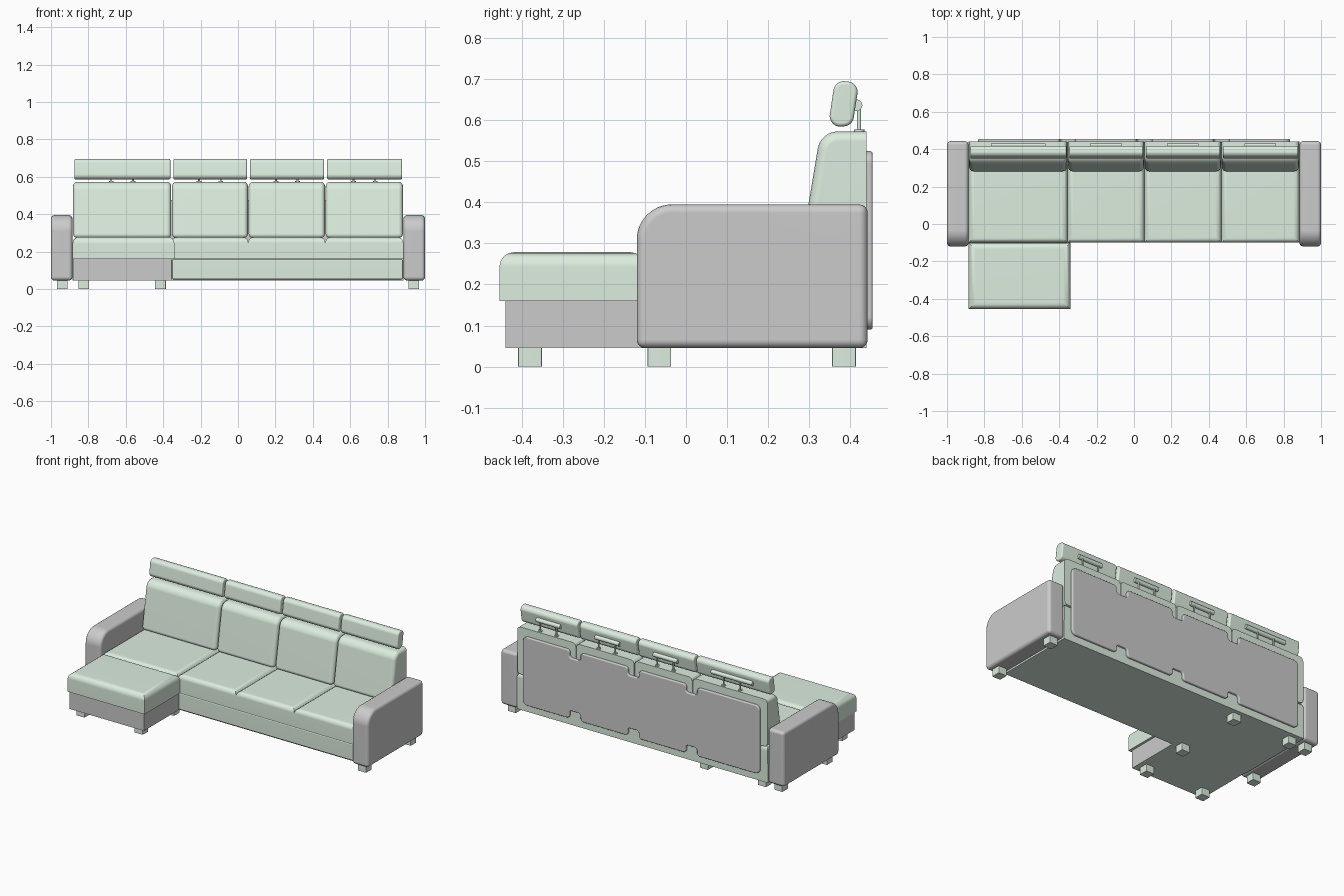
import bpy, bmesh, math
from mathutils import Vector, Matrix

if "Cube" in bpy.data.objects:
    bpy.data.objects.remove(bpy.data.objects["Cube"])

GREEN = bpy.data.materials.new("green_fabric")
GREEN.diffuse_color = (0.72, 0.85, 0.74, 1)
GREEN.use_nodes = True
GREEN.node_tree.nodes["Principled BSDF"].inputs["Base Color"].default_value = GREEN.diffuse_color


def finish(name, bm, green):
    bmesh.ops.recalc_face_normals(bm, faces=bm.faces)
    me = bpy.data.meshes.new(name)
    bm.to_mesh(me)
    bm.free()
    me.shade_smooth()
    me.set_sharp_from_angle(angle=math.radians(40))
    if green:
        me.materials.append(GREEN)
    ob = bpy.data.objects.new(name, me)
    bpy.context.collection.objects.link(ob)
    wn = ob.modifiers.new("normals", 'WEIGHTED_NORMAL')
    wn.keep_sharp = True
    return ob


def fillet(pts, steps=6):
    """Round the corners of a closed 2D outline of (a, b, radius)."""
    out = []
    for i, (a, b, r) in enumerate(pts):
        p = Vector((a, b))
        if r == 0:
            out.append(p)
            continue
        u = (Vector(pts[i - 1][:2]) - p).normalized()
        v = (Vector(pts[(i + 1) % len(pts)][:2]) - p).normalized()
        half = u.angle(v) / 2
        t = r / math.tan(half)
        c = p + (u + v).normalized() * (r / math.sin(half))
        w0, w1 = p + u * t - c, p + v * t - c
        for k in range(steps + 1):
            f = k / steps
            out.append(c + (w0 * (1 - f) + w1 * f).normalized() * r)
    return out


def extrude(name, pts, lo, hi, axis='x', bevel=0, pick=lambda m: True, green=True, segs=4):
    """Extrude an outline along x (y,z outline) or y (x,z outline), rounding the picked hard edges."""
    bm = bmesh.new()
    place = (lambda p, d: (d, p[0], p[1])) if axis == 'x' else (lambda p, d: (p[0], d, p[1]))
    r0 = [bm.verts.new(place(p, lo)) for p in pts]
    r1 = [bm.verts.new(place(p, hi)) for p in pts]
    bm.faces.new(r0)
    bm.faces.new(r1[::-1])
    n = len(pts)
    for i in range(n):
        j = (i + 1) % n
        bm.faces.new((r0[i], r1[i], r1[j], r0[j]))
    bmesh.ops.recalc_face_normals(bm, faces=bm.faces)
    if bevel:
        hard = [e for e in bm.edges if e.calc_face_angle(0) > math.radians(40)
                and pick((e.verts[0].co + e.verts[1].co) / 2)]
        bmesh.ops.bevel(bm, geom=hard, offset=bevel, segments=segs, profile=0.5,
                        affect='EDGES', clamp_overlap=True)
    return finish(name, bm, green)


def box(name, x, y, z, **kw):
    return extrude(name, [(y[0], z[0]), (y[1], z[0]), (y[1], z[1]), (y[0], z[1])], x[0], x[1], **kw)


def rod(name, centre, radius, length, axis='Z'):
    bm = bmesh.new()
    bmesh.ops.create_cone(bm, cap_ends=True, segments=20, radius1=radius, radius2=radius, depth=length)
    rot = Matrix.Rotation(math.pi / 2, 4, 'Y') if axis == 'X' else Matrix()
    bmesh.ops.transform(bm, matrix=Matrix.Translation(centre) @ rot, verts=bm.verts)
    return finish(name, bm, True)


# Armrests with rounded front top corner
arm = fillet([(-0.12, 0.045, 0), (0.443, 0.045, 0), (0.443, 0.395, 0), (-0.12, 0.395, 0.085)], 10)
for side, lo, hi in (("left", -1, -0.885), ("right", 0.885, 1)):
    extrude(side + "_armrest", arm, lo, hi, bevel=0.02, green=False)

# Base, chaise base and drawer front
box("sofa_base", (-0.885, 0.885), (-0.085, 0.44), (0.045, 0.165))
box("chaise_base", (-0.88, -0.355), (-0.44, -0.085), (0.048, 0.165), green=False)
box("chaise_underside", (-0.88, -0.355), (-0.44, -0.085), (0.045, 0.048))
box("drawer_front", (-0.352, 0.88), (-0.097, -0.08), (0.052, 0.158), bevel=0.006)

# Seat, back cushion and headrest for each of the four places
seams = [-0.884, -0.355, 0.055, 0.467, 0.884]
back = fillet([(0.278, 0.272, 0), (0.44, 0.272, 0), (0.44, 0.573, 0), (0.328, 0.573, 0.05)], 8)
head = fillet([(0.346, 0.583, 0.025), (0.406, 0.587, 0.025), (0.422, 0.692, 0.025), (0.363, 0.698, 0.025)])
for i, (a, b) in enumerate(zip(seams, seams[1:])):
    mid = (a + b) / 2
    box(f"seat_{i}", (a, b), (-0.1, 0.44), (0.16, 0.277), bevel=0.03, pick=lambda m: m.z > 0.25)
    extrude(f"back_cushion_{i}", back, a + 0.002, b - 0.002, bevel=0.024, pick=lambda m: m.y < 0.43)
    extrude(f"headrest_{i}", head, a + 0.009, b - 0.006, bevel=0.009)
    # Headrest bracket and posts
    rod(f"headrest_bar_{i}", (mid, 0.416, 0.637), 0.014, 0.29 if i == 0 else 0.17, 'X')
    for s in (-1, 1):
        x = mid + s * 0.058
        rod(f"headrest_post_{i}", (x, 0.422, 0.602), 0.005, 0.07)
        rod(f"post_collar_{i}", (x, 0.422, 0.574), 0.013, 0.008)

# Chaise cushion
box("chaise_cushion", (-0.884, -0.34), (-0.455, -0.1), (0.16, 0.279), bevel=0.036,
    pick=lambda m: m.z > 0.25)

# Rear panel with notches along top and bottom
top, bot, w, d, r = 0.525, 0.09, 0.04, 0.05, 0.018
outline = [(-0.834, bot, 0.03)]
for s in seams[1:4]:
    outline += [(s - w, bot, r), (s - w, bot + d, r), (s + w, bot + d, r), (s + w, bot, r)]
outline += [(0.834, bot, 0.03), (0.834, top, 0.03)]
for s in seams[3:0:-1]:
    outline += [(s + w, top, r), (s + w, top - d, r), (s - w, top - d, r), (s - w, top, r)]
outline += [(-0.834, top, 0.03)]
extrude("rear_panel", fillet(outline), 0.437, 0.455, axis='y', bevel=0.006,
        pick=lambda m: m.y > 0.45, green=False, segs=3)

# Feet
feet = [(s * 0.94, y) for s in (-1, 1) for y in (-0.065, 0.385)]
feet += [(-0.825, -0.38), (-0.415, -0.38), (-0.415, -0.065), (-0.825, 0.385), (-0.415, 0.385)]
for x, y in feet:
    box("foot", (x - 0.029, x + 0.029), (y - 0.029, y + 0.029), (0, 0.047), bevel=0.004, segs=2,
        pick=lambda m: 0.01 < m.z < 0.04)
